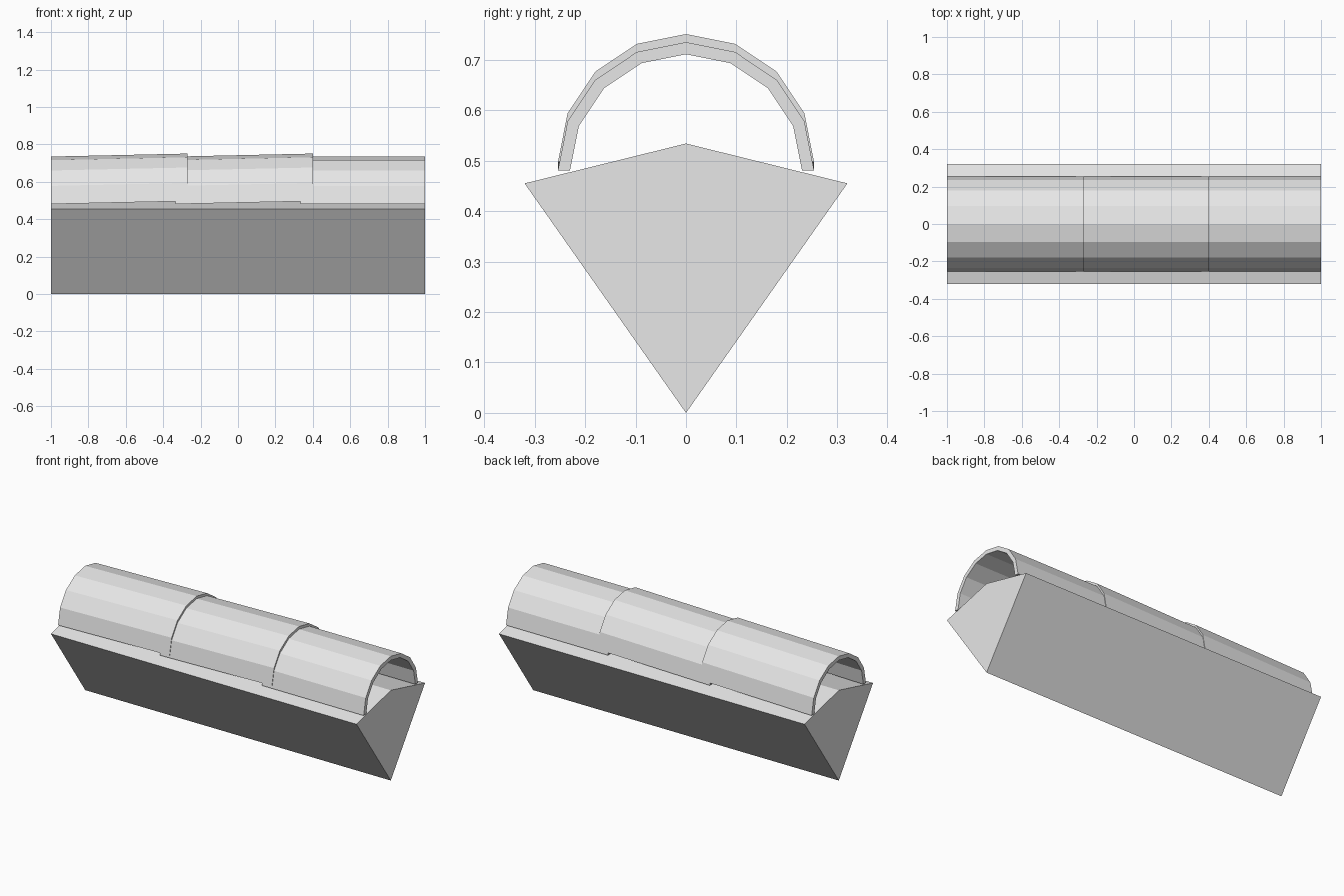
import bpy
import math

cube = bpy.data.objects.get("Cube")
if cube:
    bpy.data.objects.remove(cube, do_unlink=True)

grey = bpy.data.materials.new("plain light grey")
grey.use_nodes = True
grey.diffuse_color = (0.8, 0.8, 0.8, 1)
grey.node_tree.nodes["Principled BSDF"].inputs["Base Color"].default_value = (0.8, 0.8, 0.8, 1)

SPRING = 0.481   # height where the tile arcs begin
STEPS = 8        # facets per tile arc


def extrude_x(name, loop, x0, x1, rise, caps):
    """Extrude a closed (y, z) loop along x, lifting the far end by rise."""
    n = len(loop)
    verts = [(x0, y, z) for y, z in loop] + [(x1, y, z + rise) for y, z in loop]
    faces = [(i, (i + 1) % n, (i + 1) % n + n, i + n) for i in range(n)]
    faces += [tuple(reversed(c)) for c in caps]
    faces += [tuple(i + n for i in c) for c in caps]
    mesh = bpy.data.meshes.new(name)
    mesh.from_pydata(verts, [], faces)
    mesh.materials.append(grey)
    mesh.update()
    obj = bpy.data.objects.new(name, mesh)
    bpy.context.collection.objects.link(obj)
    return obj


def arc(radius):
    angles = [math.pi * i / STEPS for i in range(STEPS + 1)]
    return [(radius * math.cos(a), SPRING + radius * math.sin(a)) for a in angles]


# Kite-shaped ridge beam
extrude_x("ridge_beam", [(0, 0), (0.32, 0.455), (0, 0.534), (-0.32, 0.455)],
          -1, 1, 0, [(0, 1, 2, 3)])

# Overlapping half-round ridge tiles: the first two tip up over the next one
tile_loop = arc(0.254) + arc(0.23)[::-1]
last = len(tile_loop) - 1
tile_caps = [(i, i + 1, last - i - 1, last - i) for i in range(STEPS)]
tiles = [("left", 1 / 3, 1, 0), ("middle", -1 / 3, 0.4, 0.016), ("right", -1, -0.27, 0.016)]
for side, x0, x1, rise in tiles:
    extrude_x(side + "_ridge_tile", tile_loop, x0, x1, rise, tile_caps)
